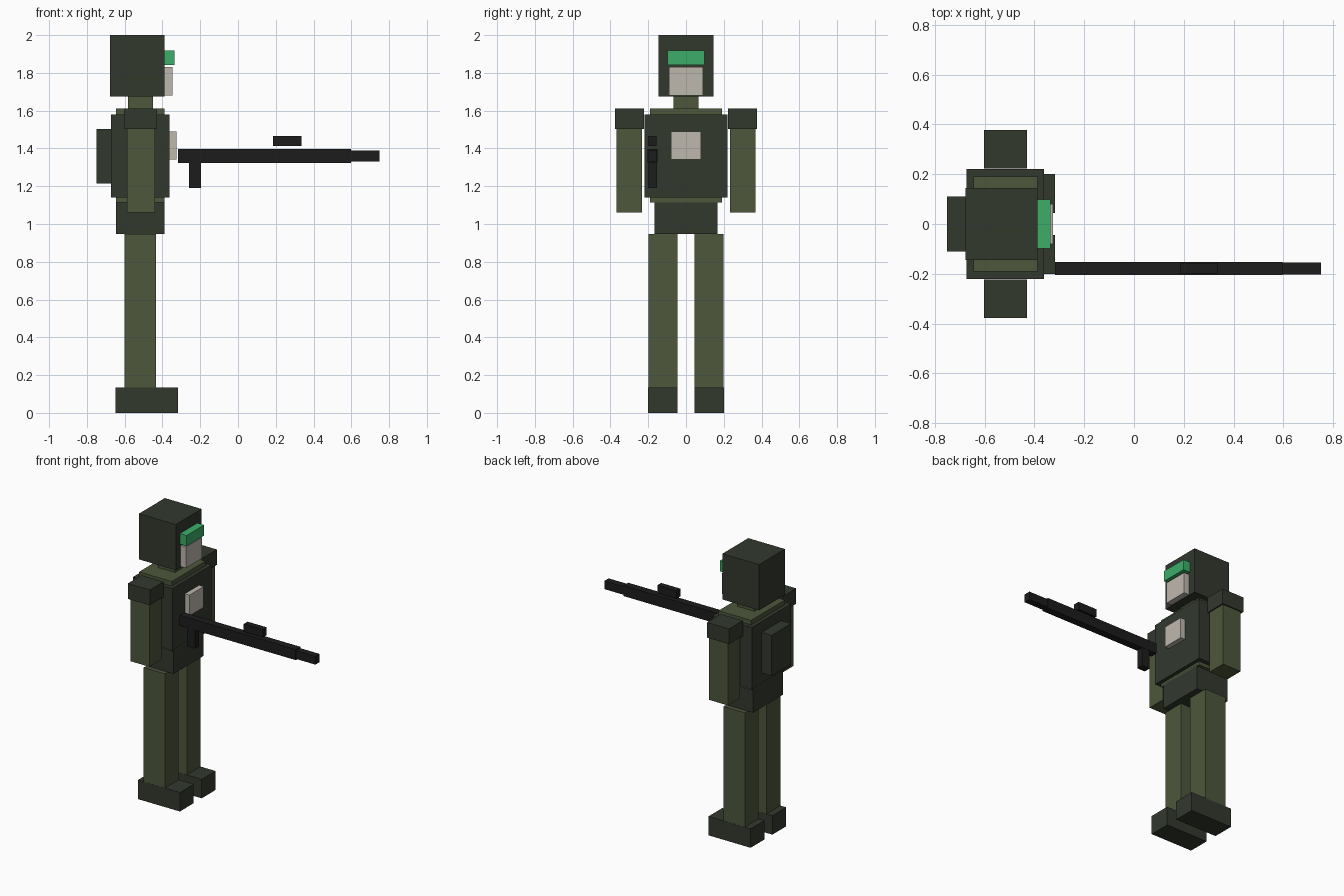
import bpy
import bmesh

if "Cube" in bpy.data.objects:
    bpy.data.objects.remove(bpy.data.objects["Cube"])


def material(name, rgb):
    m = bpy.data.materials.new(name)
    m.diffuse_color = (*rgb, 1)
    m.use_nodes = True
    m.node_tree.nodes["Principled BSDF"].inputs["Base Color"].default_value = m.diffuse_color
    return m


OLIVE = material("olive_cloth", (0.075, 0.095, 0.045))
DARK = material("dark_armour", (0.032, 0.040, 0.027))
BEIGE = material("pale_beige", (0.52, 0.48, 0.42))
GREEN = material("visor_green", (0.045, 0.42, 0.14))
BLACK = material("gun_black", (0.012, 0.012, 0.012))


def box(name, x, y, z, mat):
    """Box from (min, max) ranges along each axis."""
    bm = bmesh.new()
    bmesh.ops.create_cube(bm, size=1)
    for v in bm.verts:
        v.co = [r[0] + (c + 0.5) * (r[1] - r[0]) for c, r in zip(v.co, (x, y, z))]
    me = bpy.data.meshes.new(name)
    bm.to_mesh(me)
    bm.free()
    me.materials.append(mat)
    ob = bpy.data.objects.new(name, me)
    bpy.context.collection.objects.link(ob)
    return ob


def centred(name, x, half_y, z, mat):
    return box(name, x, (-half_y, half_y), z, mat)


def pair(name, x, y, z, mat):
    box("left_" + name, x, y, z, mat)
    box("right_" + name, x, (-y[1], -y[0]), z, mat)


# Head
centred("helmet", (-0.677, -0.388), 0.145, (1.675, 2.0), DARK)
centred("visor", (-0.388, -0.335), 0.098, (1.843, 1.918), GREEN)
centred("face", (-0.40, -0.347), 0.089, (1.68, 1.83), BEIGE)
centred("neck", (-0.582, -0.45), 0.065, (1.60, 1.68), OLIVE)

# Body
centred("torso", (-0.645, -0.388), 0.19, (1.115, 1.612), OLIVE)
centred("vest", (-0.672, -0.362), 0.221, (1.14, 1.58), DARK)
centred("backpack", (-0.75, -0.67), 0.11, (1.215, 1.503), DARK)
centred("chest_panel", (-0.37, -0.326), 0.08, (1.342, 1.49), BEIGE)
centred("hips", (-0.645, -0.388), 0.168, (0.947, 1.13), DARK)

# Limbs
pair("shoulder_pad", (-0.603, -0.43), (0.223, 0.377), (1.503, 1.612), DARK)
pair("arm", (-0.588, -0.44), (0.233, 0.368), (1.06, 1.51), OLIVE)
pair("leg", (-0.602, -0.434), (0.046, 0.199), (0.13, 0.947), OLIVE)
pair("boot", (-0.648, -0.317), (0.045, 0.2), (0.0, 0.135), DARK)

# Rifle
box("rifle_body", (-0.317, 0.597), (-0.204, -0.152), (1.322, 1.397), BLACK)
box("rifle_muzzle", (0.597, 0.75), (-0.202, -0.154), (1.33, 1.388), BLACK)
box("rifle_grip", (-0.26, -0.197), (-0.202, -0.154), (1.19, 1.33), BLACK)
box("rifle_sight", (0.185, 0.335), (-0.2, -0.156), (1.412, 1.467), BLACK)
